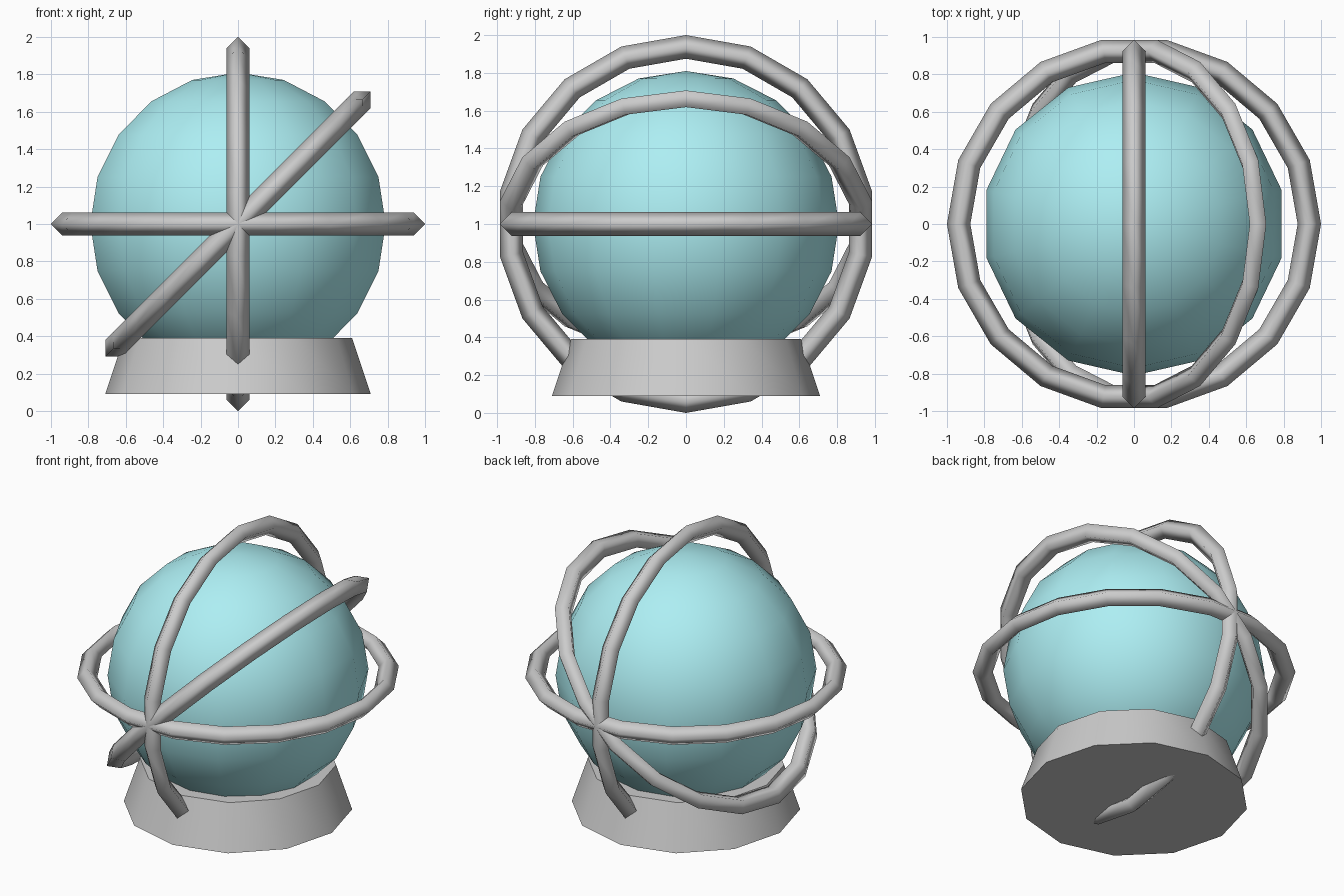
import bpy
import bmesh
import math
from mathutils import Matrix

if "Cube" in bpy.data.objects:
    bpy.data.objects.remove(bpy.data.objects["Cube"])

CENTRE_Z = 1.0


def make_object(name, bm, smooth_angle=None):
    bmesh.ops.recalc_face_normals(bm, faces=bm.faces)
    mesh = bpy.data.meshes.new(name)
    bm.to_mesh(mesh)
    bm.free()
    obj = bpy.data.objects.new(name, mesh)
    bpy.context.collection.objects.link(obj)
    bpy.ops.object.select_all(action='DESELECT')
    obj.select_set(True)
    bpy.context.view_layer.objects.active = obj
    if smooth_angle is None:
        bpy.ops.object.shade_smooth()
    else:
        bpy.ops.object.shade_smooth_by_angle(angle=math.radians(smooth_angle))
    return obj


def ring(name, tilt, major=0.9375, minor=0.0625, segments=18, sides=4):
    # Diamond-section hoop lying flat, then tilted about the y axis
    bm = bmesh.new()
    loops = []
    for i in range(segments):
        a = math.tau * i / segments
        loop = []
        for j in range(sides):
            b = math.tau * j / sides
            r = major + minor * math.cos(b)
            loop.append(bm.verts.new((r * math.cos(a), r * math.sin(a), minor * math.sin(b))))
        loops.append(loop)
    for i in range(segments):
        p, q = loops[i], loops[(i + 1) % segments]
        for j in range(sides):
            k = (j + 1) % sides
            bm.faces.new((p[j], q[j], q[k], p[k]))
    bm.transform(Matrix.Translation((0, 0, CENTRE_Z)) @ Matrix.Rotation(math.radians(tilt), 4, 'Y'))
    return make_object(name, bm)


# Globe: 14 segments with a vertex facing front and back
bm = bmesh.new()
bmesh.ops.create_uvsphere(bm, u_segments=14, v_segments=10, radius=0.81)
if max(v.co.y for v in bm.verts) < 0.809:
    bm.transform(Matrix.Rotation(math.pi / 2, 4, 'Z'))
bm.transform(Matrix.Translation((0, 0, CENTRE_Z)))
globe = make_object("globe", bm)
glass = bpy.data.materials.new("pale_cyan")
glass.diffuse_color = (0.42, 0.86, 0.9, 1)
glass.use_nodes = True
glass.node_tree.nodes["Principled BSDF"].inputs["Base Color"].default_value = glass.diffuse_color
globe.data.materials.append(glass)

# Hoops sharing the front-back axis
ring("horizontal_ring", 0)
ring("diagonal_ring", -45)
ring("vertical_ring", 90)

# Tapered base
bm = bmesh.new()
bmesh.ops.create_cone(bm, cap_ends=True, segments=12, radius1=0.71, radius2=0.61, depth=0.3,
                      matrix=Matrix.Translation((0, 0, 0.24)))
make_object("base", bm, 35)
